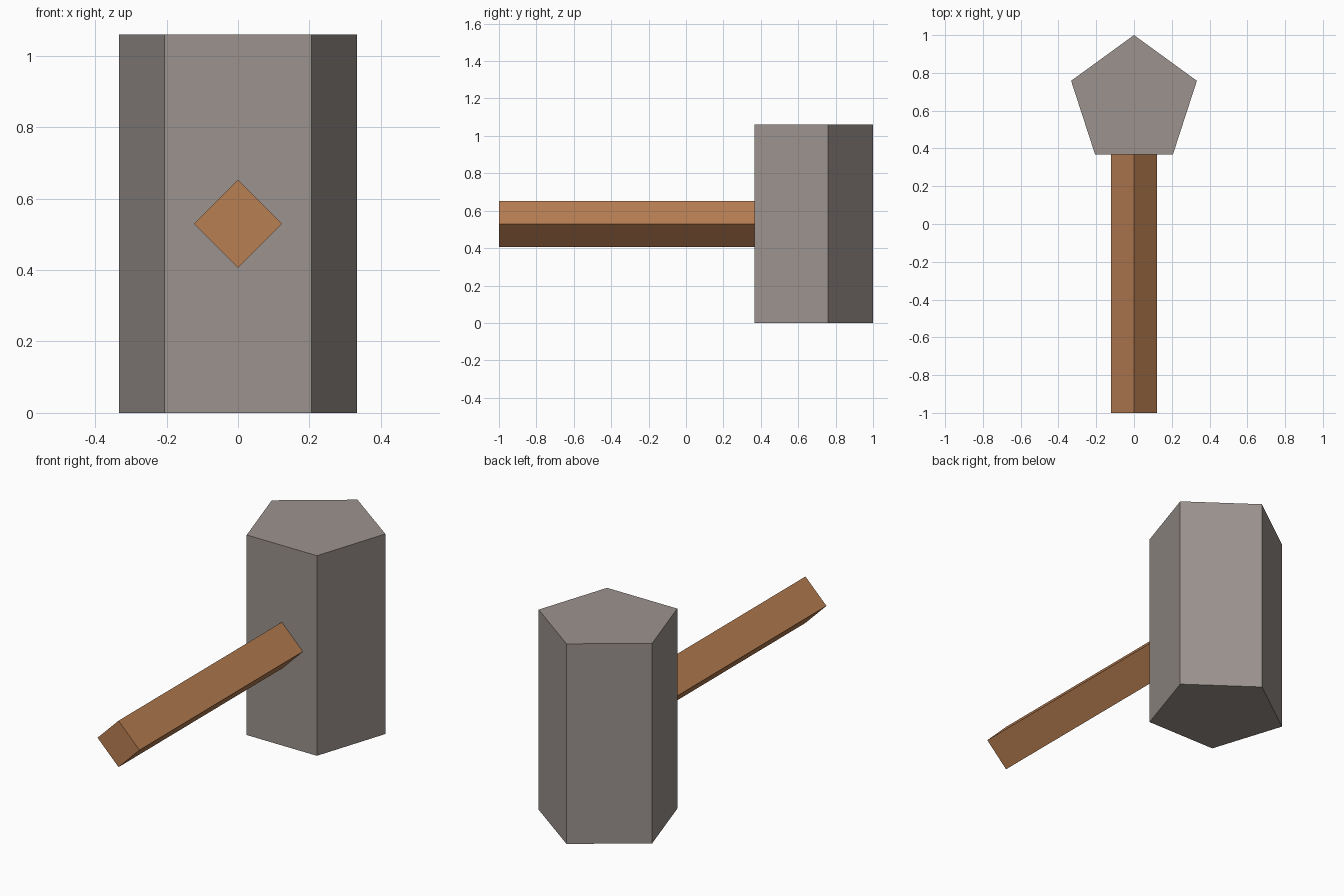
import bpy, math

if "Cube" in bpy.data.objects:
    bpy.data.objects.remove(bpy.data.objects["Cube"])


def material(name, colour):
    m = bpy.data.materials.new(name)
    m.diffuse_color = (*colour, 1)
    m.use_nodes = True
    m.node_tree.nodes["Principled BSDF"].inputs["Base Color"].default_value = m.diffuse_color
    return m


def prism(name, sides, radius, depth, location, rotation, mat):
    bpy.ops.mesh.primitive_cylinder_add(vertices=sides, radius=radius, depth=depth,
                                        location=location, rotation=rotation)
    obj = bpy.context.object
    obj.name = name
    obj.data.materials.append(mat)
    return obj


stone = material("grey stone", (0.33, 0.29, 0.27))
wood = material("brown wood", (0.48, 0.21, 0.085))

# Upright pentagonal head, one corner pointing back, flat side to the handle
prism("hammer_head", 5, 0.35, 1.06, (0, 0.65, 0.53), (0, 0, 0), stone)

# Square handle set on edge, butting against the head
front, joint = -1.0, 0.367
prism("handle", 4, 0.123, joint - front, (0, (front + joint) / 2, 0.53),
      (math.pi / 2, 0, 0), wood)
